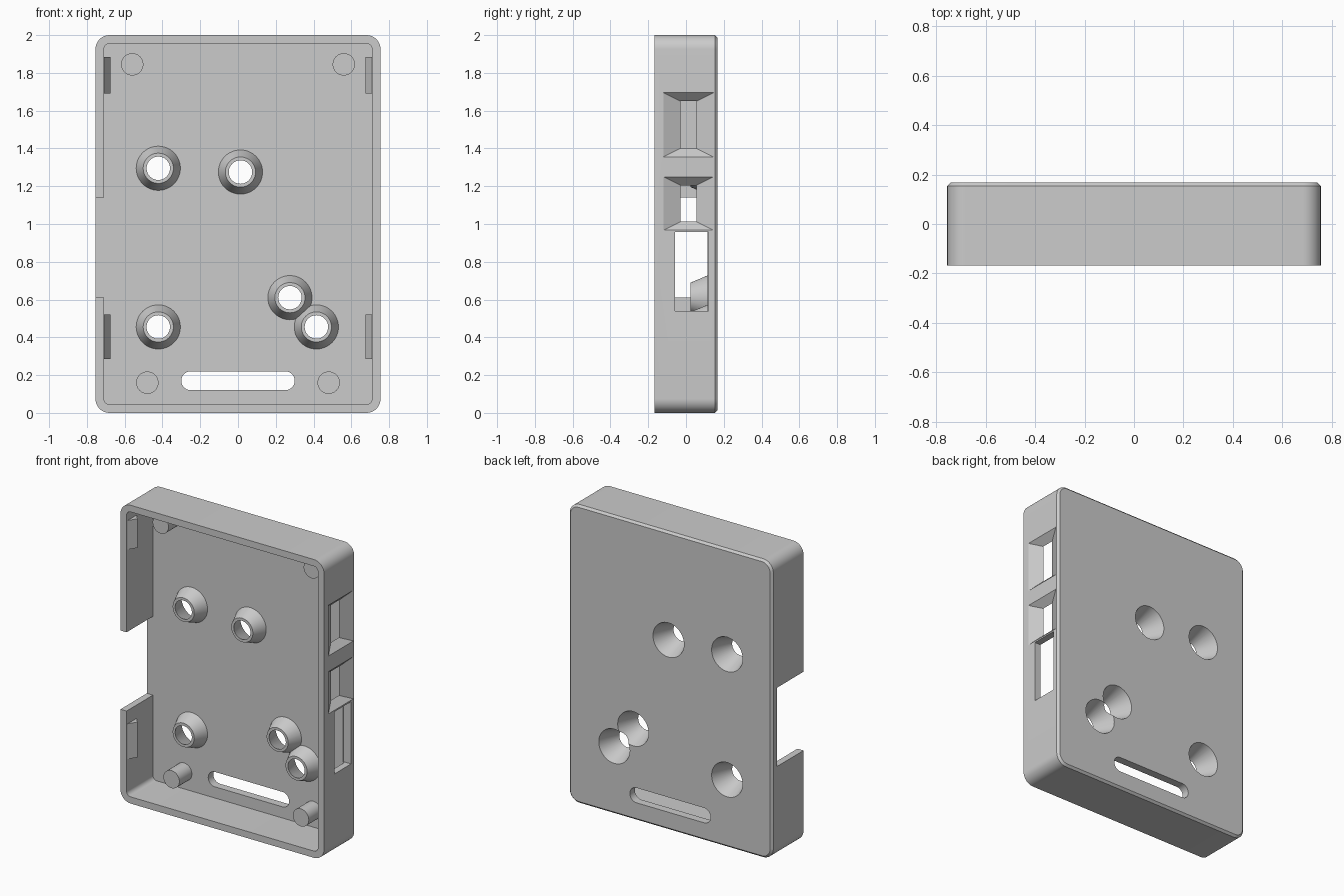
import bpy, bmesh, math

cube = bpy.data.objects.get("Cube")
if cube:
    bpy.data.objects.remove(cube, do_unlink=True)

GREY = (0.6, 0.6, 0.6, 1)
grey = bpy.data.materials.new("plain_grey")
grey.use_nodes = True
grey.diffuse_color = GREY
grey.node_tree.nodes["Principled BSDF"].inputs["Base Color"].default_value = GREY

FRONT, BACK, FLOOR = -0.167, 0.167, 0.113
HALF_W, WALL = 0.755, 0.045


def loft(name, rings):
    """Capped solid through a list of matching point rings."""
    bm = bmesh.new()
    loops = [[bm.verts.new(p) for p in ring] for ring in rings]
    n = len(loops[0])
    for a, b in zip(loops, loops[1:]):
        for i in range(n):
            j = (i + 1) % n
            bm.faces.new((a[i], a[j], b[j], b[i]))
    bm.faces.new(loops[0])
    bm.faces.new(loops[-1])
    bmesh.ops.recalc_face_normals(bm, faces=bm.faces)
    mesh = bpy.data.meshes.new(name)
    bm.to_mesh(mesh)
    bm.free()
    mesh.materials.append(grey)
    obj = bpy.data.objects.new(name, mesh)
    bpy.context.collection.objects.link(obj)
    return obj


def rounded(cx, cz, hw, hh, r, y, seg=10):
    """Rounded rectangle ring in the x-z plane."""
    pts = []
    for k, (sx, sz) in enumerate(((1, 1), (-1, 1), (-1, -1), (1, -1))):
        for i in range(seg + 1):
            a = math.pi / 2 * (k + i / seg)
            pts.append((cx + sx * (hw - r) + r * math.cos(a), y,
                        cz + sz * (hh - r) + r * math.sin(a)))
    return pts


def circle(cx, cz, r, y, n=48):
    return [(cx + r * math.cos(math.tau * i / n), y, cz + r * math.sin(math.tau * i / n))
            for i in range(n)]


def side_rect(x, y0, y1, z0, z1):
    return [(x, y0, z0), (x, y1, z0), (x, y1, z1), (x, y0, z1)]


def combine(target, tool, operation):
    mod = target.modifiers.new(operation, "BOOLEAN")
    mod.operation, mod.object, mod.solver = operation, tool, "EXACT"
    bpy.context.view_layer.objects.active = target
    bpy.ops.object.modifier_apply(modifier=mod.name)
    bpy.data.objects.remove(tool, do_unlink=True)


# Shell with rounded corners and a chamfered back edge
case = loft("case_shell", [
    rounded(0, 1, HALF_W, 1, 0.075, FRONT),
    rounded(0, 1, HALF_W, 1, 0.075, BACK - 0.014),
    rounded(0, 1, HALF_W - 0.014, 0.986, 0.061, BACK)])
combine(case, loft("cavity", [rounded(0, 1, HALF_W - WALL, 1 - WALL, 0.03, y)
                              for y in (FRONT - 0.1, FLOOR)]), "DIFFERENCE")

# Tapered screw bosses and round support pegs
bosses = [(-0.422, 1.295), (0.013, 1.275), (0.275, 0.61), (0.415, 0.455), (-0.422, 0.455)]
for x, z in bosses:
    combine(case, loft("boss", [circle(x, z, 0.08, 0.025), circle(x, z, 0.117, FLOOR),
                                circle(x, z, 0.117, FLOOR + 0.01)]), "UNION")
for x, z in ((0.48, 0.16), (0.56, 1.845)):
    for s in (1, -1):
        combine(case, loft("peg", [circle(s * x, z, 0.059, y) for y in (-0.02, FLOOR + 0.01)]),
                "UNION")

# Countersunk holes through the bosses
for x, z in bosses:
    combine(case, loft("countersink", [circle(x, z, 0.055, 0.005), circle(x, z, 0.062, 0.025),
                                       circle(x, z, 0.115, BACK), circle(x, z, 0.119, BACK + 0.01)]),
            "DIFFERENCE")

# Long slot in the back plate
combine(case, loft("slot", [rounded(0, 0.17, 0.3, 0.05, 0.0499, y) for y in (0.08, 0.2)]),
        "DIFFERENCE")

# Flared button windows and a plain port on the left wall
inner = HALF_W - WALL
for z0, z1 in ((1.355, 1.695), (0.967, 1.25)):
    rings = []
    for t in (-0.1, 1.1):
        x = inner + WALL * t
        rings.append(side_rect(x, -0.03 - 0.09 * t, 0.055 + 0.09 * t,
                               z0 + WALL * (1 - t), z1 - WALL * (1 - t)))
    combine(case, loft("window", rings), "DIFFERENCE")
combine(case, loft("port", [side_rect(x, -0.058, 0.12, 0.54, 0.957) for x in (inner - 0.01, 0.8)]),
        "DIFFERENCE")

# Open notch in the right wall
combine(case, loft("notch", [side_rect(x, -0.3, FLOOR, 0.612, 1.14) for x in (-0.8, -inner + 0.02)]),
        "DIFFERENCE")

# Wedge clips inside both side walls
for z0, z1 in ((0.285, 0.522), (1.69, 1.885)):
    for s in (1, -1):
        profile = [(s * (inner + 0.01), -0.155), (s * inner, -0.155),
                   (s * (inner - 0.034), -0.1), (s * inner, -0.06), (s * (inner + 0.01), -0.06)]
        combine(case, loft("clip", [[(x, y, z) for x, y in profile] for z in (z0, z1)]), "UNION")

# Smooth the curved walls, keep the edges crisp
bpy.ops.object.select_all(action="DESELECT")
case.select_set(True)
bpy.context.view_layer.objects.active = case
bpy.ops.object.shade_smooth_by_angle(angle=math.radians(25))
